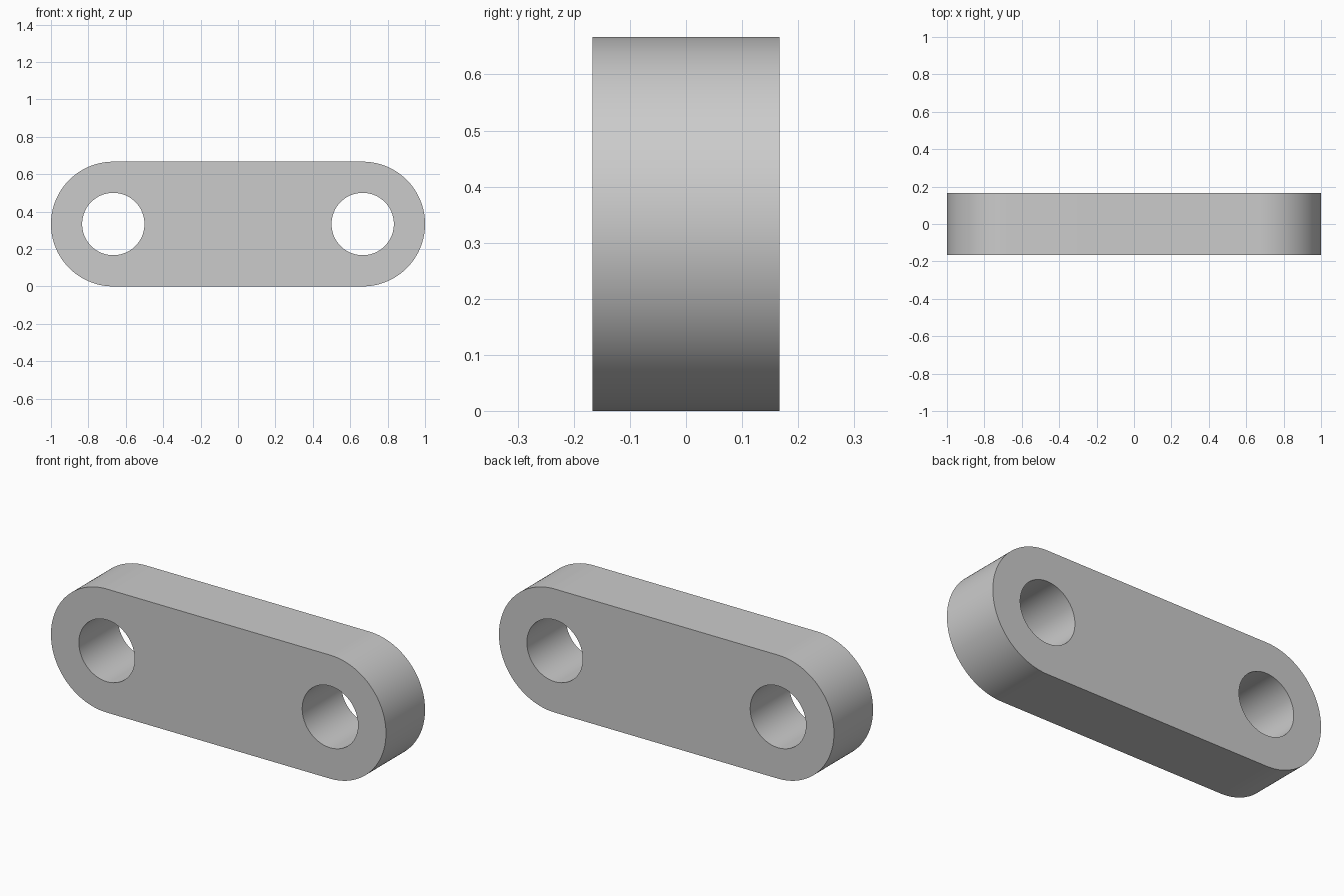
import bpy
from math import pi, cos, sin

if "Cube" in bpy.data.objects:
    bpy.data.objects.remove(bpy.data.objects["Cube"])

R = 1 / 3          # end radius and half height
HOLE = 1 / 6       # hole radius
CX = 2 / 3         # hole centre offset
THICK = 1 / 3
N = 64             # segments per half turn


def add_loop(curve, points):
    spline = curve.splines.new('POLY')
    spline.points.add(len(points) - 1)
    for p, (x, y) in zip(spline.points, points):
        p.co = (x, y, 0, 1)
    spline.use_cyclic_u = True


def arc(cx, radius, start, sweep, count):
    return [(cx + radius * cos(start + sweep * i / count),
             radius * sin(start + sweep * i / count)) for i in range(count + 1)]


# Link profile: rounded slot outline with two round holes
curve = bpy.data.curves.new("link_plate", 'CURVE')
curve.dimensions = '2D'
curve.fill_mode = 'BOTH'
curve.extrude = THICK / 2
add_loop(curve, arc(CX, R, -pi / 2, pi, N) + arc(-CX, R, pi / 2, pi, N))
for side in (-1, 1):
    add_loop(curve, arc(side * CX, HOLE, 0, 2 * pi, 2 * N)[:-1])

# Stand the plate upright and turn it into a mesh
link = bpy.data.objects.new("link_plate", curve)
bpy.context.collection.objects.link(link)
link.location.z = R
link.rotation_euler.x = pi / 2
bpy.context.view_layer.objects.active = link
link.select_set(True)
bpy.ops.object.convert(target='MESH')
bpy.ops.object.transform_apply(location=True, rotation=True, scale=True)

# Weld the caps to the walls, face outward, smooth the round walls
bpy.ops.object.mode_set(mode='EDIT')
bpy.ops.mesh.select_all(action='SELECT')
bpy.ops.mesh.remove_doubles(threshold=0.0001)
bpy.ops.mesh.normals_make_consistent(inside=False)
bpy.ops.object.mode_set(mode='OBJECT')
bpy.ops.object.shade_smooth_by_angle(angle=pi / 6)
